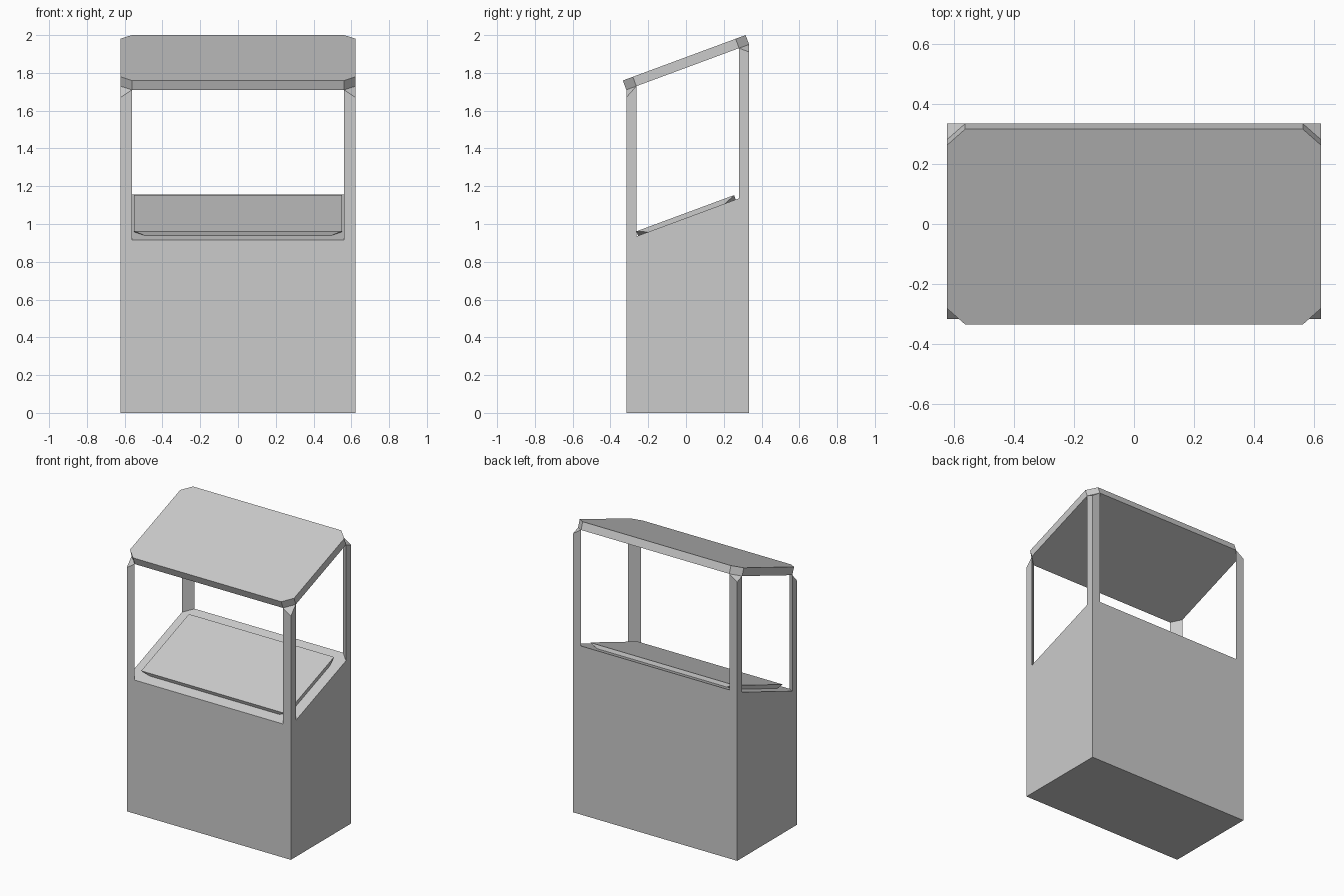
import bpy, bmesh, math

if "Cube" in bpy.data.objects:
    bpy.data.objects.remove(bpy.data.objects["Cube"])

SLOPE = 0.37                       # shared tilt of deck, panel and roof
W, FRONT, BACK = 0.622, -0.316, 0.334
CX, CY = 0.06, 0.053               # corner chamfer
N = math.hypot(1, SLOPE)


def on_plane(x, y, z0, lift=0.0):
    """Point on the tilted plane that has height z0 at the front edge, lifted along its normal."""
    return (x, y - lift * SLOPE / N, z0 + SLOPE * (y - FRONT) + lift / N)


def octagon(w, y0, y1, cx, cy):
    return [(sx * x, y) for sx in (-1, 1)
            for x, y in ((w - cx, y0), (w, y0 + cy), (w, y1 - cy), (w - cx, y1))]


def rectangle(w, y0, y1):
    return [(sx * w, y) for sx in (-1, 1) for y in (y0, y1)]


def solid(name, points):
    """Closed convex flat-faced part through the given corners."""
    bm = bmesh.new()
    for p in points:
        bm.verts.new(p)
    bmesh.ops.convex_hull(bm, input=bm.verts[:])
    bmesh.ops.dissolve_limit(bm, angle_limit=math.radians(0.5),
                             verts=bm.verts[:], edges=bm.edges[:])
    bmesh.ops.recalc_face_normals(bm, faces=bm.faces[:])
    mesh = bpy.data.meshes.new(name)
    bm.to_mesh(mesh)
    bm.free()
    obj = bpy.data.objects.new(name, mesh)
    bpy.context.collection.objects.link(obj)
    return obj


DECK, ROOF = 0.915, 1.71           # front-edge heights of deck and roof underside

# Cabinet with sloping deck
base = rectangle(W, FRONT, BACK)
solid("cabinet", [(x, y, 0) for x, y in base] + [on_plane(x, y, DECK) for x, y in base])

# Display panel: square top, undercut corners
solid("display_panel",
      [on_plane(x, y, DECK) for x, y in octagon(0.55, -0.254, 0.263, 0.06, 0.054)] +
      [on_plane(x, y, DECK, 0.025) for x, y in rectangle(0.55, -0.254, 0.263)])

# Roof slab with clipped corners
outline = octagon(W, FRONT, BACK, CX, CY)
solid("roof", [on_plane(x, y, ROOF, t) for t in (0, 0.053) for x, y in outline])

# Triangular corner posts, outer corner clipped below the roof
for side, sx in (("left", -1), ("right", 1)):
    for end, y, sy in (("front", FRONT, 1), ("back", BACK, -1)):
        tri = [(sx * W, y), (sx * (W - CX), y), (sx * W, y + sy * CY)]
        solid(f"{end}_{side}_post",
              [on_plane(px, py, DECK) for px, py in tri] +
              [on_plane(px, py, ROOF - (0.04 if i == 0 else 0))
               for i, (px, py) in enumerate(tri)])
